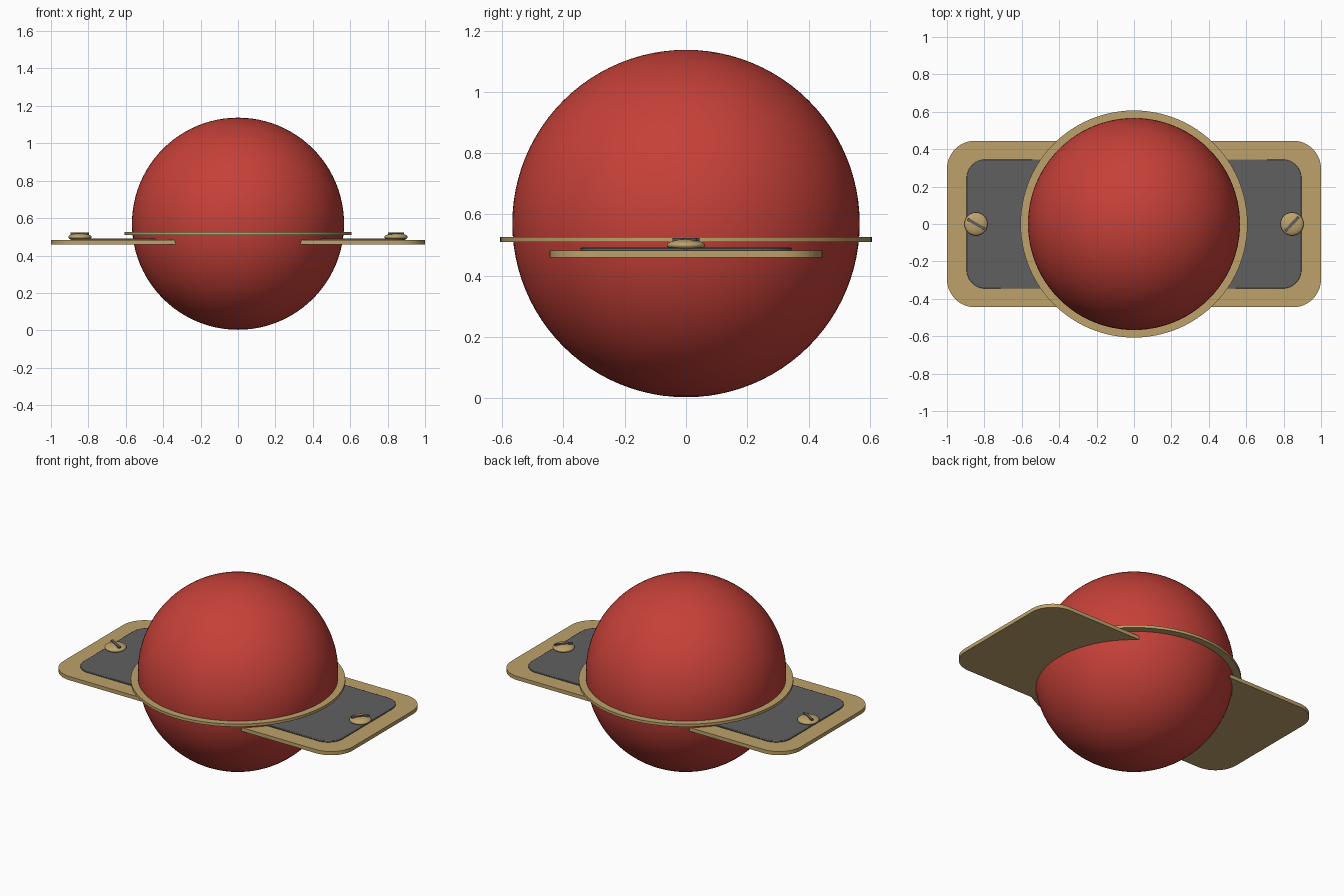
import bpy, bmesh
from math import asin, cos, sin, pi, radians
from mathutils import Matrix

old = bpy.data.objects.get("Cube")
if old:
    bpy.data.objects.remove(old, do_unlink=True)


def material(name, rgb):
    m = bpy.data.materials.new(name)
    m.use_nodes = True
    m.diffuse_color = (*rgb, 1)
    m.node_tree.nodes["Principled BSDF"].inputs["Base Color"].default_value = (*rgb, 1)
    return m


red = material("glossy red", (0.56, 0.052, 0.04))
tan = material("brass tan", (0.51, 0.36, 0.145))
grey = material("dark grey", (0.118, 0.118, 0.118))


def finish(name, bm, mat, smooth=True):
    bmesh.ops.recalc_face_normals(bm, faces=bm.faces)
    mesh = bpy.data.meshes.new(name)
    bm.to_mesh(mesh)
    bm.free()
    mesh.materials.append(mat)
    ob = bpy.data.objects.new(name, mesh)
    bpy.context.collection.objects.link(ob)
    if smooth:
        bpy.ops.object.select_all(action="DESELECT")
        ob.select_set(True)
        bpy.context.view_layer.objects.active = ob
        bpy.ops.object.shade_smooth_by_angle(angle=radians(35))
    return ob


def arc(cx, cy, r, a0, a1, n):
    return [(cx + r * cos(a0 + (a1 - a0) * i / n), cy + r * sin(a0 + (a1 - a0) * i / n))
            for i in range(n + 1)]


def wing(name, hx, hy, corner, inner, z0, z1, mat, side):
    """Round-cornered slab whose inner edge hugs the ball."""
    a = asin(hy / inner)
    pts = arc(0, 0, inner, a, -a, 40)
    pts += arc(hx - corner, corner - hy, corner, -pi / 2, 0, 12)
    pts += arc(hx - corner, hy - corner, corner, 0, pi / 2, 12)
    bm = bmesh.new()
    face = bm.faces.new([bm.verts.new((side * x, y, z0)) for x, y in pts])
    new = bmesh.ops.extrude_face_region(bm, geom=[face])["geom"]
    bmesh.ops.translate(bm, verts=[v for v in new if isinstance(v, bmesh.types.BMVert)],
                        vec=(0, 0, z1 - z0))
    return finish(name, bm, mat)


# Ball
bm = bmesh.new()
bmesh.ops.create_uvsphere(bm, u_segments=96, v_segments=48, radius=0.567,
                          matrix=Matrix.Translation((0, 0, 0.57)))
finish("ball", bm, red)

# Flat ring around the ball
bm = bmesh.new()
loop = [bm.verts.new((r, 0, z)) for r, z in
        ((0.55, 0.509), (0.607, 0.509), (0.607, 0.526), (0.55, 0.526))]
edges = [bm.edges.new((loop[i], loop[(i + 1) % 4])) for i in range(4)]
bmesh.ops.spin(bm, geom=loop + edges, cent=(0, 0, 0), axis=(0, 0, 1),
               angle=2 * pi, steps=96, use_merge=True)
bmesh.ops.remove_doubles(bm, verts=bm.verts, dist=0.0001)
finish("ring", bm, tan)

# Wings, inlaid panels and screws on both sides
for label, side, turn in (("left", 1, 46), ("right", -1, -30)):
    wing(label + "_base_plate", 1.0, 0.445, 0.15, 0.553, 0.459, 0.482, tan, side)
    panel = wing(label + "_panel", 0.895, 0.345, 0.1, 0.553, 0.481, 0.491, grey, side)
    bev = panel.modifiers.new("soft_edge", "BEVEL")
    bev.width, bev.segments = 0.003, 2

    # Domed screw head
    bm = bmesh.new()
    bmesh.ops.create_uvsphere(bm, u_segments=40, v_segments=20, radius=1)
    bmesh.ops.transform(bm, verts=bm.verts, matrix=Matrix.Translation((side * 0.845, 0, 0.499))
                        @ Matrix.Diagonal((0.062, 0.062, 0.02, 1)))
    finish(label + "_screw_head", bm, tan)

    # Dark slot bar across the head
    bm = bmesh.new()
    bmesh.ops.create_cube(bm, size=1)
    bmesh.ops.transform(bm, verts=bm.verts, matrix=Matrix.Translation((side * 0.845, 0, 0.5175))
                        @ Matrix.Rotation(radians(turn), 4, "Z")
                        @ Matrix.Diagonal((0.105, 0.016, 0.009, 1)))
    finish(label + "_screw_slot", bm, grey, False)
